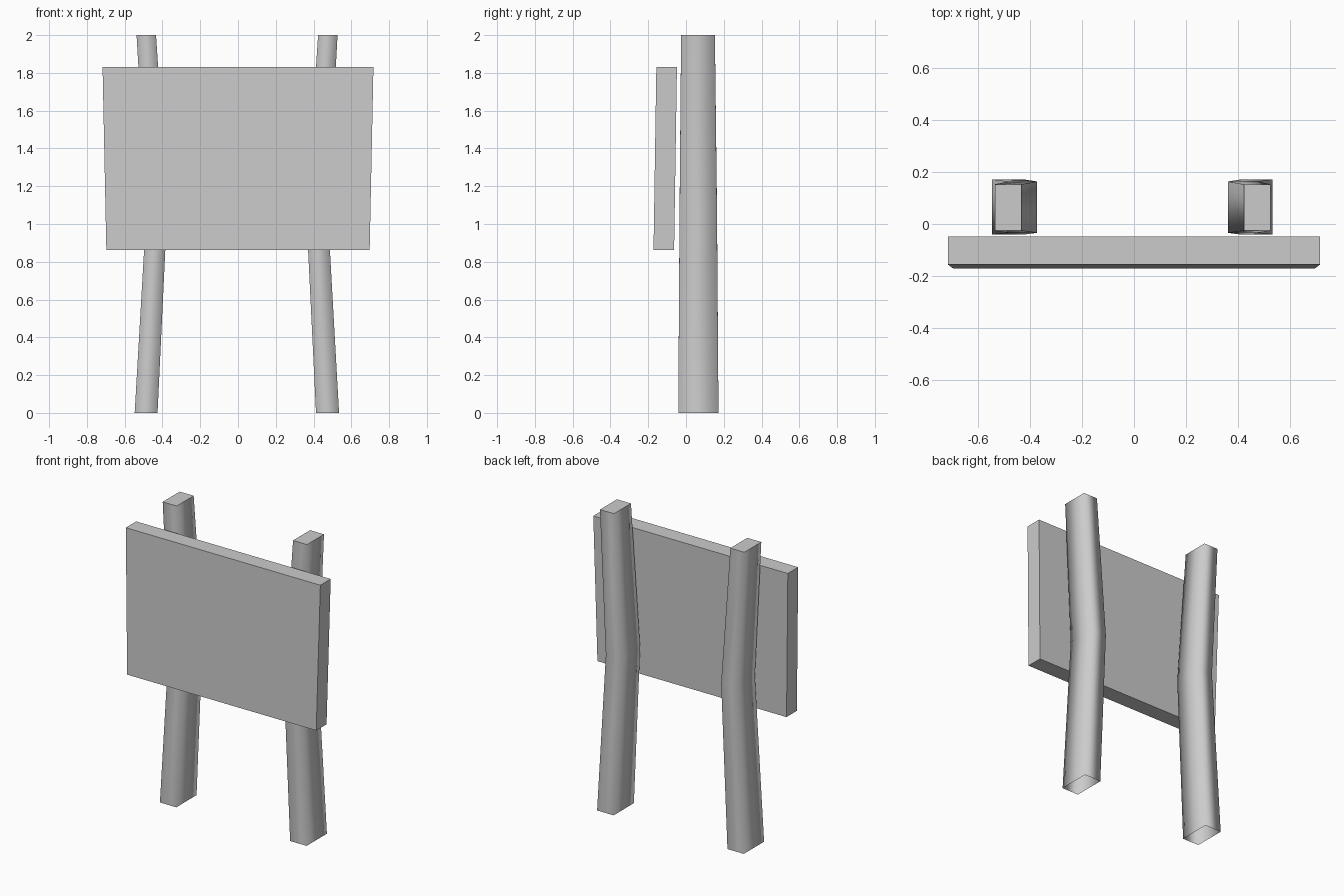
import bpy
import bmesh

if "Cube" in bpy.data.objects:
    bpy.data.objects.remove(bpy.data.objects["Cube"])


def loft(name, sections, smooth=False, cap_bottom=True):
    """Join rectangles (z, x0, x1, y0, y1) from bottom to top."""
    bm = bmesh.new()
    rings = [[bm.verts.new(p) for p in ((x0, y0, z), (x1, y0, z), (x1, y1, z), (x0, y1, z))]
             for z, x0, x1, y0, y1 in sections]
    for low, high in zip(rings, rings[1:]):
        for i in range(4):
            j = (i + 1) % 4
            bm.faces.new((low[i], low[j], high[j], high[i])).smooth = smooth
    top = bm.faces.new(rings[-1])
    for e in top.edges:
        e.smooth = False
    if cap_bottom:
        bm.faces.new(rings[0][::-1])
    mesh = bpy.data.meshes.new(name)
    bm.to_mesh(mesh)
    bm.free()
    obj = bpy.data.objects.new(name, mesh)
    bpy.context.collection.objects.link(obj)
    return obj


# Sign board: slightly wider and further back at the top
loft("sign_board", [(0.862, -0.697, 0.697, -0.172, -0.063),
                    (1.83, -0.717, 0.717, -0.157, -0.048)])

# Crooked posts: bent inward mid-height, softly shaded, open underneath
loft("left_post", [(0.0, -0.547, -0.426, -0.041, 0.172),
                   (1.09, -0.484, -0.374, -0.034, 0.164),
                   (2.0, -0.537, -0.434, -0.026, 0.153)], smooth=True, cap_bottom=False)
loft("right_post", [(0.0, 0.413, 0.535, -0.041, 0.172),
                    (1.05, 0.476, 0.362, -0.034, 0.164)[:1] + (0.362, 0.476, -0.034, 0.164),
                    (2.0, 0.424, 0.527, -0.026, 0.153)], smooth=True, cap_bottom=False)
